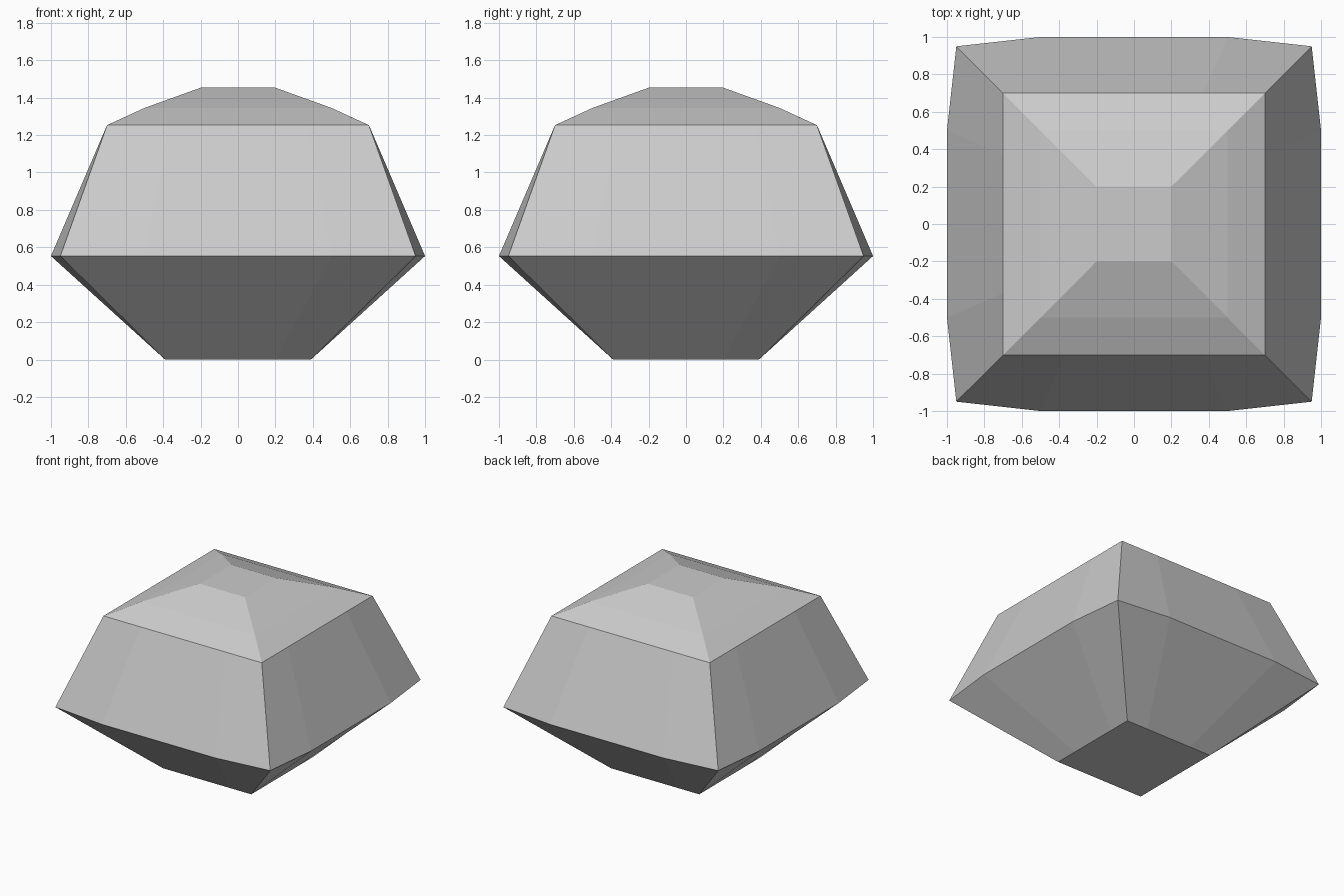
import bpy, bmesh
from mathutils import Matrix, Vector

if "Cube" in bpy.data.objects:
    bpy.data.objects.remove(bpy.data.objects["Cube"])

# Horizontal rings, bottom to top: corner half-width, mid-side half-width, side split, height
RINGS = [
    (0.39, 0.39, 0.20, 0.00),   # flat base
    (0.95, 1.00, 0.50, 0.553),  # bowed widest rim
    (0.70, 0.70, 0.37, 1.253),  # shoulder
    (0.50, 0.50, 0.26, 1.345),  # crown slope
    (0.20, 0.20, 0.10, 1.453),  # flat crown
]


def make_ring(bm, corner, side, split, z):
    """Square ring with two extra points on each side."""
    quarter = [Vector((-corner, -corner, z)), Vector((-split, -side, z)), Vector((split, -side, z))]
    return [bm.verts.new(Matrix.Rotation(q * 1.5707963267948966, 3, 'Z') @ p)
            for q in range(4) for p in quarter]


# Faceted body: rings joined with quads and capped top and bottom
bm = bmesh.new()
rings = [make_ring(bm, *r) for r in RINGS]
for low, high in zip(rings, rings[1:]):
    for i in range(len(low)):
        j = (i + 1) % len(low)
        bm.faces.new((low[i], low[j], high[j], high[i]))
bm.faces.new(rings[0][::-1])
bm.faces.new(rings[-1])
bmesh.ops.recalc_face_normals(bm, faces=bm.faces)

mesh = bpy.data.meshes.new("faceted_body")
bm.to_mesh(mesh)
bm.free()
body = bpy.data.objects.new("faceted_body", mesh)
bpy.context.collection.objects.link(body)
